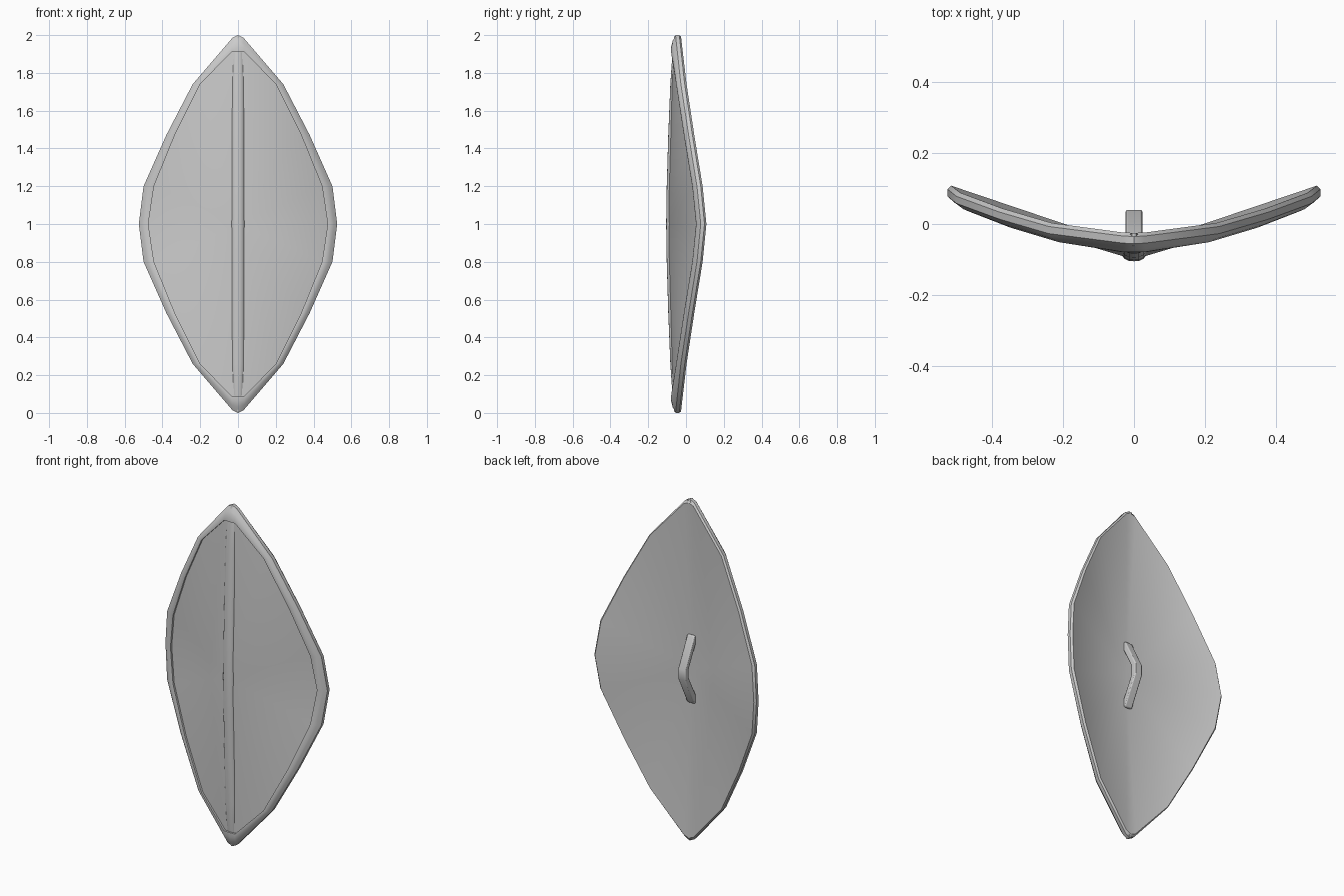
import bpy, bmesh, math
from mathutils import Vector

cube = bpy.data.objects.get("Cube")
if cube:
    bpy.data.objects.remove(cube)

GREY = (0.6, 0.6, 0.6, 1)
metal = bpy.data.materials.new("plain_grey")
metal.use_nodes = True
metal.diffuse_color = GREY
metal.node_tree.nodes["Principled BSDF"].inputs["Base Color"].default_value = GREY


def finish(name, bm, angle):
    """Weld, orient and shade a mesh, then put it in the scene."""
    bmesh.ops.remove_doubles(bm, verts=bm.verts, dist=0.0005)
    bmesh.ops.recalc_face_normals(bm, faces=bm.faces)
    mesh = bpy.data.meshes.new(name)
    bm.to_mesh(mesh)
    bm.free()
    mesh.materials.append(metal)
    obj = bpy.data.objects.new(name, mesh)
    bpy.context.collection.objects.link(obj)
    bpy.ops.object.select_all(action='DESELECT')
    bpy.context.view_layer.objects.active = obj
    obj.select_set(True)
    bpy.ops.object.shade_smooth_by_angle(angle=math.radians(angle))
    return obj


def mirror_x(bm):
    """Copy the left half to the right."""
    geom = bm.verts[:] + bm.edges[:] + bm.faces[:]
    copy = bmesh.ops.duplicate(bm, geom=geom)["geom"]
    for v in copy:
        if isinstance(v, bmesh.types.BMVert):
            v.co.x = -v.co.x


def whole(points):
    """Continue an upper run of points down to the lower tip."""
    return points + [Vector((p.x, p.y, 2 - p.z)) for p in reversed(points[:-1])]


def strip(bm, rows):
    """Skin quads between neighbouring rows of points."""
    grid = [[bm.verts.new(p) for p in row] for row in rows]
    for a, b in zip(grid, grid[1:]):
        for i in range(len(a) - 1):
            bm.faces.new((a[i], a[i + 1], b[i + 1], b[i]))


def fan(bm, centre, row):
    """Skin triangles from a centre point to a row of points."""
    hub = bm.verts.new(centre)
    ring = [bm.verts.new(p) for p in row]
    for a, b in zip(ring, ring[1:]):
        bm.faces.new((hub, a, b))


# Outer and inner outline of the border, tip to widest point: x, z and back depth
outer = [(0, 2), (.03, 1.985), (.24, 1.74), (.38, 1.47), (.5, 1.2), (.525, 1)]
inner = [(0, 1.91), (.035, 1.91), (.2, 1.74), (.335, 1.47), (.445, 1.2), (.475, 1)]
depth = [-.025, -.024, .003, .044, .088, .108]


def ring(inset, forward):
    return whole([Vector((o[0] + (i[0] - o[0]) * inset, y - forward,
                          o[1] + (i[1] - o[1]) * inset))
                  for o, i, y in zip(outer, inner, depth)])


# Shield body: curved border, recessed front panels and hollow back
section = [(.2, 0), (0, .01), (0, .03), (.35, .046), (.7, .054), (1, .055), (1, .043)]
rows = [ring(*s) for s in section]
bm = bmesh.new()
strip(bm, rows)
fan(bm, (0, -.066, 1), rows[0])
fan(bm, (0, -.1, 1), rows[-1])
mirror_x(bm)
finish("shield_body", bm, 30)

# Central rib down the front
crest = [(-.062, 1.995), (-.07, 1.93), (-.083, 1.74), (-.094, 1.47), (-.102, 1.2), (-.105, 1)]
profile = [(0, 0), (.014, .001), (.027, .007), (.035, .018), (.035, .035)]
bm = bmesh.new()
strip(bm, [whole([Vector((x * min(1, (2.01 - z) * 12), y + dy, z)) for y, z in crest])
           for x, dy in profile])
mirror_x(bm)
finish("centre_rib", bm, 50)

# Bent grip on the back
path = [(-.045, 1.2), (.04, 1.03), (.04, .97), (-.045, .8)]
under = [(y - .035, 1 + (z - 1) * .95) for y, z in path]
bm = bmesh.new()
strip(bm, [[Vector((x, y, z)) for y, z in line] for x, line in
           [(-.024, path), (.024, path), (.024, under), (-.024, under), (-.024, path)]])
bmesh.ops.remove_doubles(bm, verts=bm.verts, dist=0.0005)
bmesh.ops.holes_fill(bm, edges=bm.edges, sides=4)
grip = finish("back_grip", bm, 40)
bevel = grip.modifiers.new("soft_edges", 'BEVEL')
bevel.width = 0.006
bevel.segments = 2
